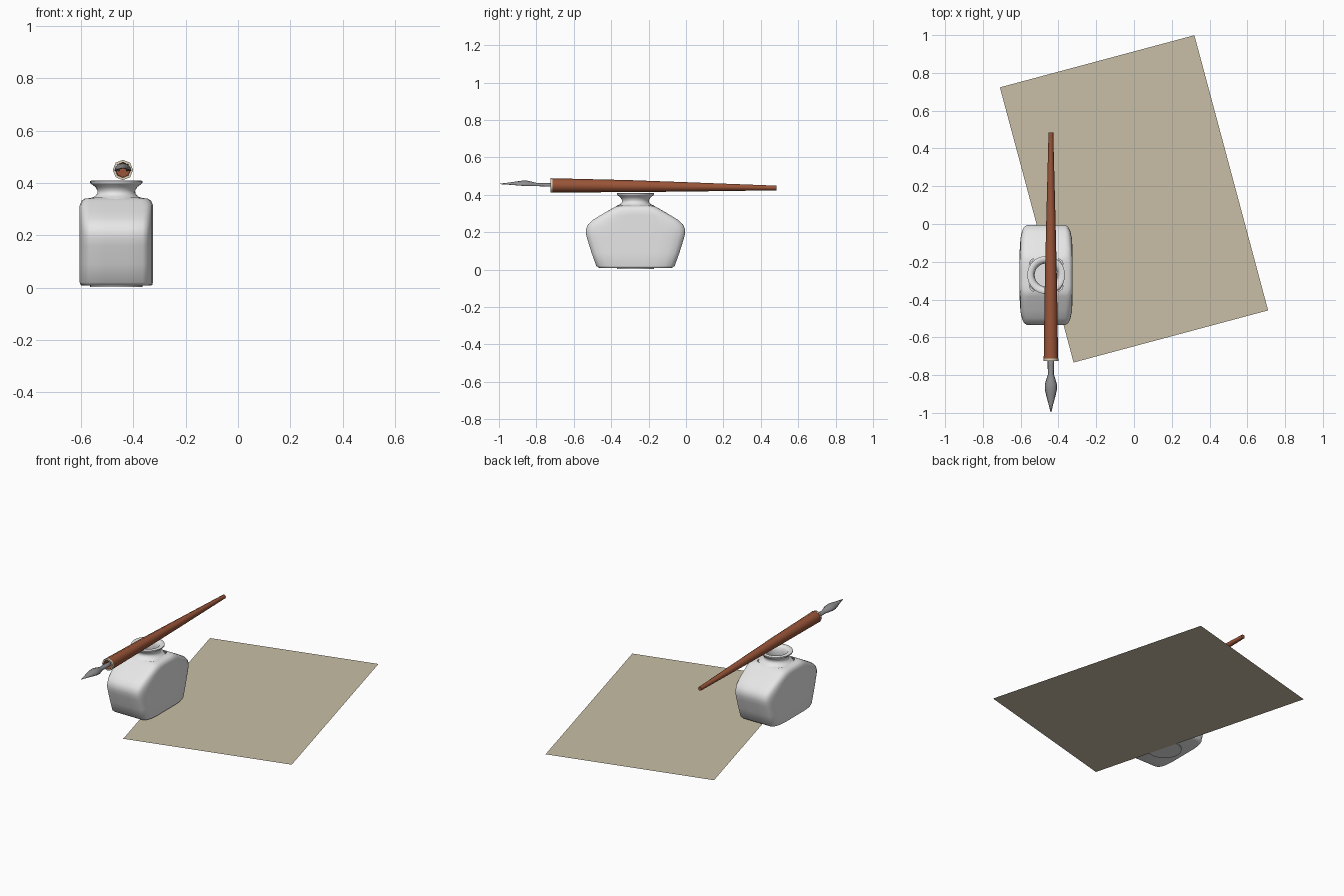
import bpy, bmesh, math
from mathutils import Vector

cube = bpy.data.objects.get("Cube")
if cube:
    bpy.data.objects.remove(cube)


def material(name, rgb):
    m = bpy.data.materials.new(name)
    m.use_nodes = True
    m.diffuse_color = (*rgb, 1)
    m.node_tree.nodes["Principled BSDF"].inputs["Base Color"].default_value = (*rgb, 1)
    return m


paper_tan = material("paper tan", (0.58, 0.52, 0.38))
white = material("bottle white", (0.8, 0.8, 0.8))
wood = material("red brown wood", (0.32, 0.09, 0.04))
cream = material("collar cream", (0.7, 0.63, 0.48))
steel = material("nib steel", (0.27, 0.27, 0.28))


def loft(name, rings, mats, closed=True, caps=(False, False), angle=50, location=(0, 0, 0), recalc=True):
    """Skin a series of equal point rings into one object."""
    bm = bmesh.new()
    loops = [[bm.verts.new(p) for p in ring] for ring in rings]
    n = len(loops[0])
    for a, b in zip(loops, loops[1:]):
        for i in range(n if closed else n - 1):
            j = (i + 1) % n
            bm.faces.new((a[i], a[j], b[j], b[i]))
    for use, loop in zip(caps, (loops[0], loops[-1])):
        if use:
            bm.faces.new(loop)
    if recalc:
        bmesh.ops.recalc_face_normals(bm, faces=bm.faces)
    mesh = bpy.data.meshes.new(name)
    bm.to_mesh(mesh)
    bm.free()
    for m in mats:
        mesh.materials.append(m)
    obj = bpy.data.objects.new(name, mesh)
    obj.location = location
    bpy.context.collection.objects.link(obj)
    bpy.ops.object.select_all(action="DESELECT")
    bpy.context.view_layer.objects.active = obj
    obj.select_set(True)
    bpy.ops.object.shade_smooth_by_angle(angle=math.radians(angle))
    return obj


def circle(r, n):
    return [(r * math.cos(math.tau * i / n), r * math.sin(math.tau * i / n)) for i in range(n)]


# Paper sheet
bpy.ops.mesh.primitive_plane_add(size=1, location=(0, 0.133, 0), rotation=(0, 0, math.radians(15)))
sheet = bpy.context.object
sheet.name = "paper_sheet"
sheet.scale = (1.066, 1.508, 1)
sheet.data.materials.append(paper_tan)

# Bottle body: quarter outline mirrored, then stretched to each height
BOTTLE = (-0.465, -0.27, 0)
quarter = [(0.14, 0.2), (0.14, 0.5), (0.136, 0.74), (0.127, 0.89), (0.115, 0.97), (0.1, 1.0), (0.04, 1.0)]
half = quarter + [(-x, y) for x, y in reversed(quarter)]
outline = half + [(-x, -y) for x, y in half]
levels = [  # height, half depth, width factor
    (0.008, 0.19, 0.95), (0.011, 0.2, 0.98), (0.02, 0.21, 1), (0.09, 0.235, 1), (0.16, 0.257, 1),
    (0.19, 0.265, 1), (0.215, 0.265, 1), (0.24, 0.255, 1), (0.265, 0.228, 1), (0.29, 0.188, 1),
    (0.315, 0.145, 1), (0.332, 0.115, 0.95), (0.34, 0.1, 0.87), (0.344, 0.085, 0.65)]
loft("bottle_body", [[(x * w, y * d, z) for x, y in outline] for z, d, w in levels],
     [white], caps=(True, False), location=BOTTLE)

# Bottle neck: outer flare, rolled lip and inner well
neck = [(0.105, 0.336), (0.098, 0.343), (0.082, 0.349), (0.073, 0.36), (0.072, 0.371), (0.08, 0.385),
        (0.095, 0.396), (0.1, 0.401), (0.1, 0.407), (0.095, 0.41), (0.075, 0.407), (0.066, 0.398),
        (0.061, 0.375), (0.061, 0.33), (0.09, 0.28), (0.1, 0.05)]
loft("bottle_neck", [[(x, y, z) for x, y in circle(r, 32)] for r, z in neck],
     [white], caps=(False, True), location=BOTTLE)

# Bottle foot
loft("bottle_foot", [[(x, y, z) for x, y in circle(0.1, 32)] for z in (0.002, 0.012)],
     [white], caps=(True, True), location=BOTTLE)

# Pen holder: tapered octagonal rod with a hollow front end
PEN_X = -0.44
rod = [  # y, centre height, radius
    (0.485, 0.436, 0.0125), (0.0, 0.442, 0.025), (-0.3, 0.446, 0.032), (-0.713, 0.45, 0.038)]
loft("pen_holder", [[(PEN_X + a, y, z + b) for a, b in circle(r, 8)] for y, z, r in rod],
     [wood], caps=(True, False))

# Collar with socket: cream outside, wood inside
collar = [(-0.713, 0.039), (-0.725, 0.039), (-0.725, 0.029), (-0.65, 0.027)]
socket = loft("pen_collar", [[(PEN_X + a, y, 0.45 + b) for a, b in circle(r, 8)] for y, r in collar],
              [cream, wood], caps=(False, True))
for f in socket.data.polygons:
    if f.center.y > -0.72 and Vector((f.center.x - PEN_X, f.center.z - 0.45)).length < 0.03:
        f.material_index = 1

# Nib: arched sheet from shank to point
stations = [  # y, half width, edge height, ridge height
    (-0.66, 0.016, 0.444, 0.46), (-0.75, 0.016, 0.445, 0.461), (-0.795, 0.014, 0.446, 0.461),
    (-0.82, 0.022, 0.446, 0.467), (-0.85, 0.031, 0.447, 0.474), (-0.875, 0.031, 0.448, 0.474),
    (-0.91, 0.023, 0.451, 0.469), (-0.95, 0.012, 0.454, 0.463), (-0.995, 0.001, 0.457, 0.458)]
rings = []
for y, w, low, high in stations:
    arc = [math.pi * i / 6 for i in range(7)]
    rings.append([(PEN_X + w * math.cos(t), y, low + (high - low) * math.sin(t)) for t in arc])
nib = loft("pen_nib", rings, [steel], closed=False)
thick = nib.modifiers.new("thickness", "SOLIDIFY")
thick.thickness = 0.003
thick.offset = 0
